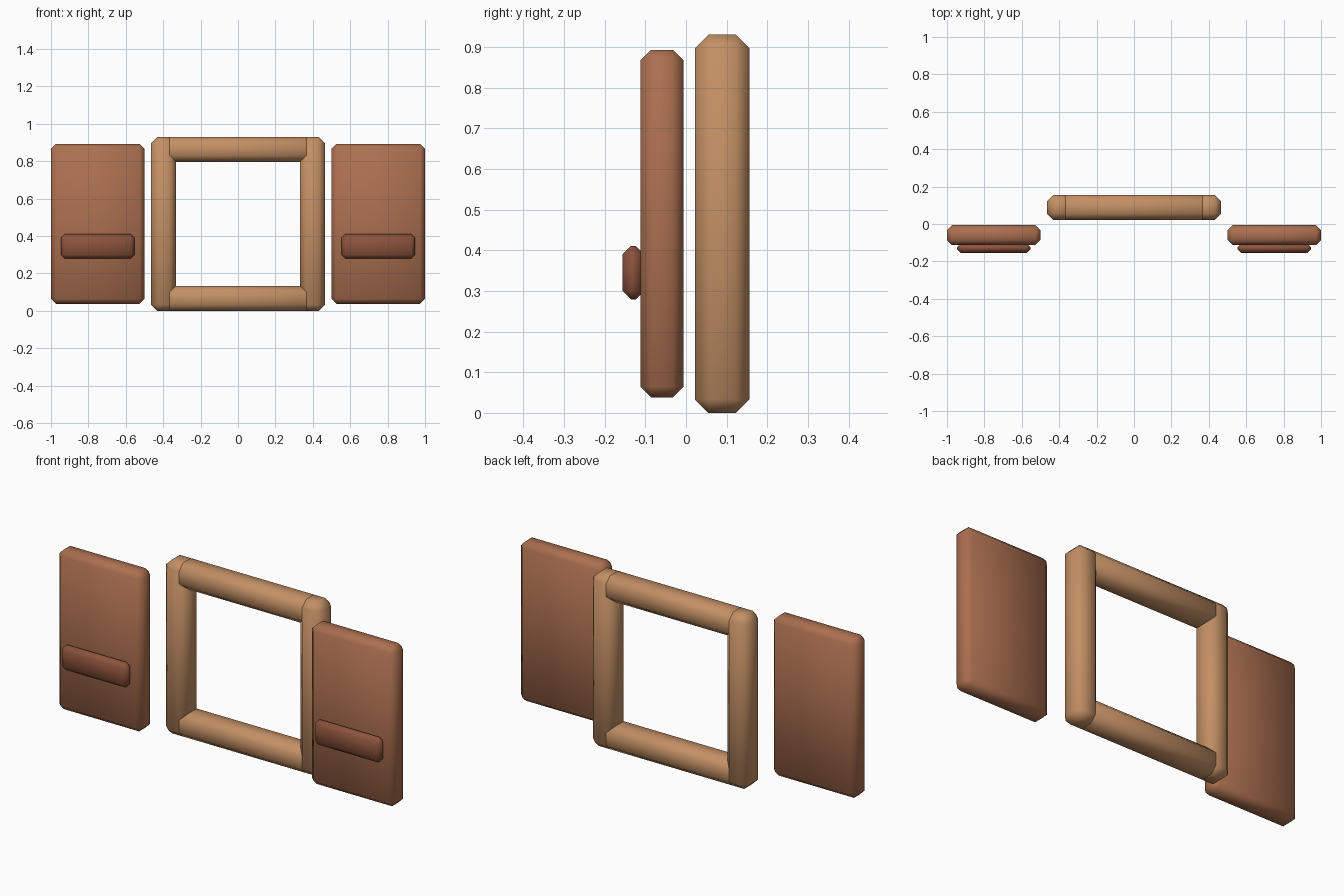
import bpy
import bmesh
from mathutils import Matrix, Vector

if "Cube" in bpy.data.objects:
    bpy.data.objects.remove(bpy.data.objects["Cube"])


def material(name, rgb):
    m = bpy.data.materials.new(name)
    m.diffuse_color = (*rgb, 1)
    m.use_nodes = True
    m.node_tree.nodes["Principled BSDF"].inputs["Base Color"].default_value = m.diffuse_color
    return m


def block(name, lo, hi, bevel, mat):
    """Chamfered, smooth-shaded box between two corners."""
    lo, hi = Vector(lo), Vector(hi)
    bm = bmesh.new()
    bmesh.ops.create_cube(bm, size=1, matrix=Matrix.Diagonal((*(hi - lo), 1)))
    bmesh.ops.bevel(bm, geom=bm.edges[:], offset=bevel, segments=1,
                    affect='EDGES', profile=0.5)
    for f in bm.faces:
        f.smooth = True
    mesh = bpy.data.meshes.new(name)
    bm.to_mesh(mesh)
    bm.free()
    mesh.materials.append(mat)
    ob = bpy.data.objects.new(name, mesh)
    ob.location = (lo + hi) / 2
    bpy.context.collection.objects.link(ob)
    return ob


wood = material("frame_wood", (0.55, 0.28, 0.13))
shutter_wood = material("shutter_wood", (0.41, 0.16, 0.08))
dark_wood = material("batten_wood", (0.26, 0.085, 0.045))

# Window frame: rails run between the post centres
F0, F1 = 0.022, 0.156
for name, z in (("bottom_rail", 0.0), ("top_rail", 0.797)):
    block(name, (-0.398, F0, z), (0.398, F1, z + 0.133), 0.033, wood)

for side, s in (("left", -1), ("right", 1)):
    # Frame post
    c = s * 0.398
    block(f"{side}_post", (c - 0.0665, F0, 0), (c + 0.0665, F1, 0.93), 0.033, wood)
    # Shutter panel and its raised batten
    c = s * 0.75
    block(f"{side}_shutter", (c - 0.25, -0.112, 0.038), (c + 0.25, -0.006, 0.893),
          0.0265, shutter_wood)
    block(f"{side}_batten", (c - 0.197, -0.156, 0.279), (c + 0.197, -0.103, 0.411),
          0.021, dark_wood)
